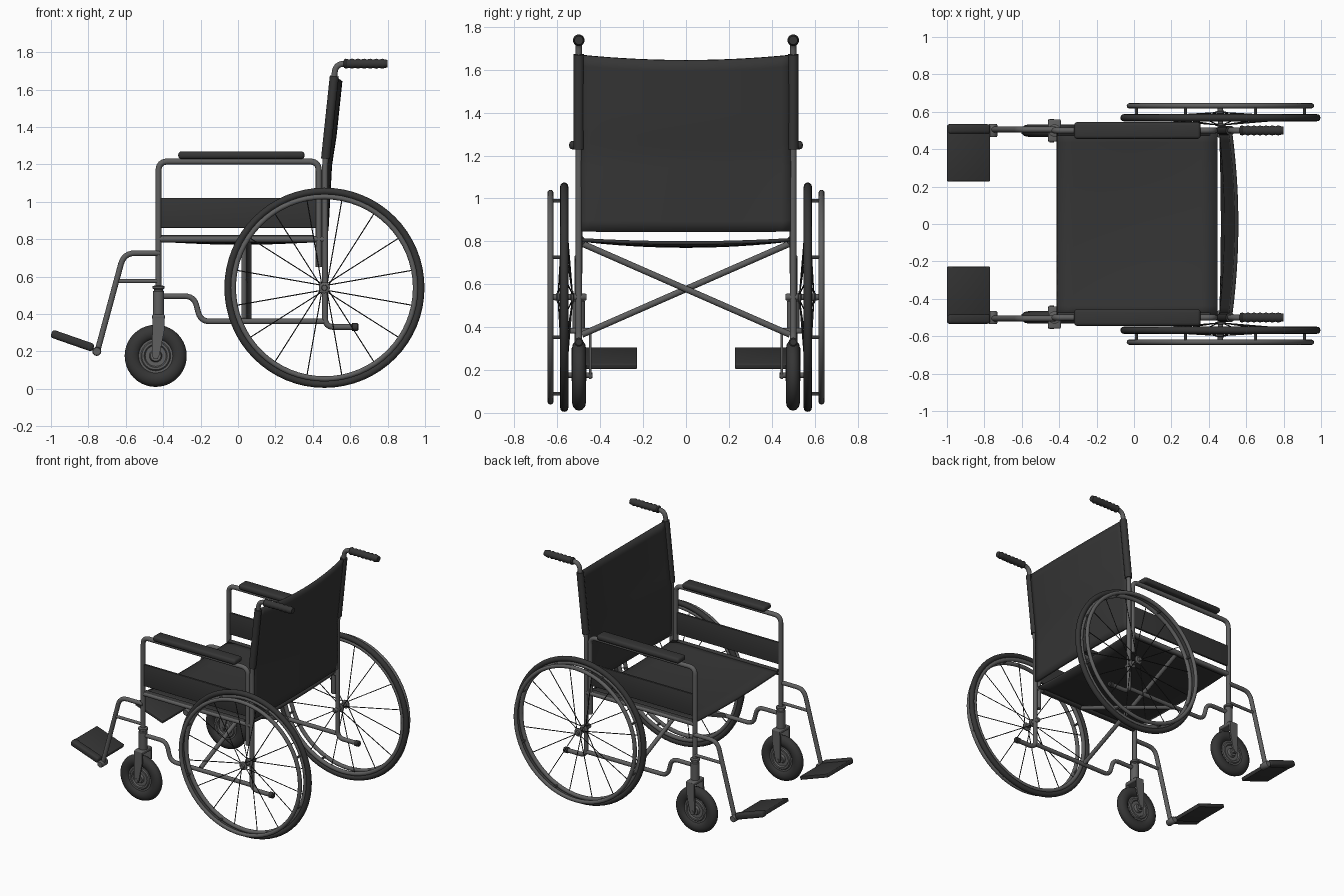
import bpy, bmesh, math
from mathutils import Vector, Matrix

if "Cube" in bpy.data.objects:
    bpy.data.objects.remove(bpy.data.objects["Cube"])

def material(name, c):
    m = bpy.data.materials.new(name)
    m.diffuse_color = (c, c, c, 1)
    m.use_nodes = True
    m.node_tree.nodes["Principled BSDF"].inputs["Base Color"].default_value = m.diffuse_color
    return m

METAL = material("grey metal", 0.115)
BLACK = material("black vinyl", 0.036)
SPOKE = material("dark wire", 0.03)

def finish(name, bm, mat, mirror=True, angle=40):
    """Turn a bmesh into a named, smooth-shaded object, mirrored to the other side."""
    bmesh.ops.recalc_face_normals(bm, faces=bm.faces)
    me = bpy.data.meshes.new(name)
    bm.to_mesh(me)
    bm.free()
    me.materials.append(mat)
    ob = bpy.data.objects.new(name, me)
    bpy.context.collection.objects.link(ob)
    bpy.context.view_layer.objects.active = ob
    ob.select_set(True)
    bpy.ops.object.shade_smooth_by_angle(angle=math.radians(angle))
    ob.select_set(False)
    if mirror:
        md = ob.modifiers.new("other side", 'MIRROR')
        md.use_axis = (False, True, False)
        md.use_clip = False
        md.use_mirror_merge = False
    return ob

def fillet(pts, rad, n=6):
    """Round the corners of a polyline."""
    pts = [Vector(p) for p in pts]
    out = [pts[0]]
    for a, b, c in zip(pts, pts[1:], pts[2:]):
        d1, d2 = (a - b), (c - b)
        r = min(rad, d1.length * .48, d2.length * .48)
        p, q = b + d1.normalized() * r, b + d2.normalized() * r
        for i in range(n + 1):
            t = i / n
            out.append(p * (1 - t) ** 2 + b * 2 * t * (1 - t) + q * t * t)
    return out + [pts[-1]]

def add_tube(bm, pts, r, segs=12):
    """Sweep a circle along a path."""
    rings, up = [], None
    for i, p in enumerate(pts):
        t = (pts[min(i + 1, len(pts) - 1)] - pts[max(i - 1, 0)]).normalized()
        if up is None:
            up = t.orthogonal().normalized()
        up = (up - t * up.dot(t)).normalized()
        side = t.cross(up)
        rings.append([bm.verts.new(p + r * (up * math.cos(a) + side * math.sin(a)))
                      for a in (2 * math.pi * k / segs for k in range(segs))])
    for A, B in zip(rings, rings[1:]):
        for k in range(segs):
            j = (k + 1) % segs
            bm.faces.new((A[k], A[j], B[j], B[k]))
    bm.faces.new(rings[0][::-1])
    bm.faces.new(rings[-1])

def tube(name, pts, r, mat=METAL, rad=0.05, mirror=True):
    bm = bmesh.new()
    add_tube(bm, fillet(pts, rad), r)
    return finish(name, bm, mat, mirror)

def lathe(name, prof, centre, axis, mat, segs=32, closed=False):
    """Spin (radius, offset) points about an axis through the centre."""
    bm = bmesh.new()
    rot = Vector((0, 0, 1)).rotation_difference(Vector(axis)).to_matrix()
    rings = []
    for r, h in prof:
        rings.append([bm.verts.new(Vector(centre) + rot @ Vector((r * math.cos(a), r * math.sin(a), h)))
                      for a in (2 * math.pi * k / segs for k in range(segs))])
    pairs = list(zip(rings, rings[1:]))
    if closed:
        pairs.append((rings[-1], rings[0]))
    else:
        bm.faces.new(rings[0])
        bm.faces.new(rings[-1])
    for A, B in pairs:
        for k in range(segs):
            j = (k + 1) % segs
            bm.faces.new((A[k], A[j], B[j], B[k]))
    return finish(name, bm, mat)

def ring(name, R, rr, rh, centre, mat, segs=64, n=12):
    prof = [(R + rr * math.cos(2 * math.pi * i / n), rh * math.sin(2 * math.pi * i / n)) for i in range(n)]
    return lathe(name, prof, centre, (0, 1, 0), mat, segs, True)

def box(name, centre, size, mat, bevel=0.005, tilt=0, seg=3):
    bm = bmesh.new()
    bmesh.ops.create_cube(bm, size=1, matrix=Matrix.Diagonal((*size, 1)))
    bmesh.ops.bevel(bm, geom=bm.edges[:], offset=bevel, segments=seg, affect='EDGES', profile=0.5)
    bmesh.ops.transform(bm, verts=bm.verts, matrix=Matrix.Translation(centre) @ Matrix.Rotation(tilt, 4, 'Y'))
    return finish(name, bm, mat)

def sheet(name, f, nu, nv, thick):
    """Cloth panel from a function of u, v in 0..1."""
    bm = bmesh.new()
    g = [[bm.verts.new(f(i / nu, j / nv)) for j in range(nv + 1)] for i in range(nu + 1)]
    for i in range(nu):
        for j in range(nv):
            bm.faces.new((g[i][j], g[i + 1][j], g[i + 1][j + 1], g[i][j + 1]))
    ob = finish(name, bm, BLACK, False)
    md = ob.modifiers.new("thickness", 'SOLIDIFY')
    md.thickness, md.offset = thick, 0

Y = 0.5
# frame tubes
tube("back_post", [(.62, Y, .33), (.465, Y, .33), (.465, Y, 1.2), (.522, Y, 1.738), (.62, Y, 1.738)], .016)
tube("arm_frame", [(-.425, Y, .45), (-.425, Y, 1.215), (.432, Y, 1.215), (.432, Y, .65)], .0165)
tube("lower_rail", [(-.42, Y, .495), (-.235, Y, .495), (-.2, Y, .36), (.46, Y, .36)], .015)
tube("seat_rail", [(-.42, Y, .80), (.46, Y, .80)], .016)
lathe("tip_lever_cap", [(.012, 0), (.021, .003), (.021, .03), (.015, .036)], (.608, Y, .33), (1, 0, 0), BLACK, 16)
for s in (1, -1):
    tube("cross_brace", [(.045 + .012 * s, -.485 * s, .79), (.045 + .012 * s, .485 * s, .365)], .015, mirror=False)

# push handle grips with finger ridges
grip = [(.016, 0), (.023, .003)]
grip += [(.0245 + .0025 * math.cos(i * math.pi), .012 + i * .0162) for i in range(14)]
grip += [(.02, .235)]
lathe("hand_grip", grip, (.565, Y, 1.738), (1, 0, 0), BLACK, 20)

# seat, back and armrests
sheet("seat", lambda u, v: (-.413 + .86 * u, 1.0 * (v - .5),
      .808 - .03 * (1 - (2 * v - 1) ** 2) * (.5 + .5 * math.sin(math.pi * u))), 10, 16, .016)
tube("seat_hem", [(-.41, Y - .01, .803), (.405, Y - .01, .803)], .021, BLACK)

def back(u, v):
    y = 2 * v - 1
    z = .845 + u * (.80 + .025 * y * y)
    x = .465 + max(0, z - 1.2) * .106
    return (x + .036 * (1 - y * y) * min(1, .25 + u * 1.2), .495 * y, z)
sheet("backrest", back, 16, 20, .02)
tube("backrest_sleeve", [(.468, Y, 1.23), (.515, Y, 1.672)], .025, BLACK)
box("arm_pad", (.018, Y, 1.249), (.675, .09, .04), BLACK, .016)
box("side_panel", (.005, Y, .94), (.845, .016, .16), BLACK, .003)

# rear wheels
C = (.462, .568, .54)
ring("rear_tyre", .516, .019, .019, C, BLACK)
ring("wheel_rim", .488, .015, .014, C, METAL)
ring("push_rim", .487, .014, .014, (C[0], .632, C[2]), METAL)
lathe("wheel_hub", [(.012, -.105), (.016, -.1), (.016, -.045), (.03, -.042), (.03, -.034), (.014, -.03),
      (.014, .02), (.03, .024), (.03, .032), (.016, .036), (.014, .05)], C, (0, 1, 0), METAL, 16)

def polar(r, a, y):
    return Vector((C[0] + r * math.cos(a), y, C[2] + r * math.sin(a)))
bm = bmesh.new()
for k in range(16):
    a = 2 * math.pi * (k + .5) / 16
    add_tube(bm, [polar(.022, a + .5 * (-1) ** (k // 2), C[1] + (.028 if k % 2 else -.038)), polar(.48, a, C[1])], .003, 6)
finish("spokes", bm, SPOKE)
bm = bmesh.new()
for k in range(8):
    a = math.pi * (k + .5) / 4
    add_tube(bm, [polar(.487, a, C[1]), polar(.487, a, .632)], .008, 8)
finish("push_rim_standoffs", bm, METAL)

# front casters
K = (-.44, .499, .176)
ring("caster_tyre", .125, .041, .033, K, BLACK, 40)
half = [(.014, .034), (.028, .034), (.034, .016), (.056, .016), (.062, .026), (.074, .026), (.08, .018), (.095, .018)]
lathe("caster_hub", [(r, -h) for r, h in half] + half[::-1], K, (0, 1, 0), METAL)
lathe("caster_axle", [(.013, -.062), (.013, .062)], K, (0, 1, 0), METAL, 12)
lathe("caster_stem", [(.024, 0), (.03, .004), (.03, .13), (.025, .134), (.025, .142), (.033, .146), (.033, .158), (.02, .162)],
      (-.425, Y, .39), (0, 0, 1), METAL, 20)
box("fork_crown", (-.425, Y, .384), (.068, .118, .026), METAL, .008)
bm = bmesh.new()
for y in (.447, .553):
    outline = [(-.457, .39), (-.392, .39), (-.394, .31), (-.42, .18), (-.43, .158), (-.45, .158), (-.46, .18)]
    f = bm.faces.new([bm.verts.new((x, y - .006, z)) for x, z in outline])
    ext = bmesh.ops.extrude_face_region(bm, geom=[f])
    bmesh.ops.translate(bm, vec=(0, .012, 0), verts=[v for v in ext['geom'] if isinstance(v, bmesh.types.BMVert)])
finish("fork_blades", bm, METAL)

# footrests
tube("footrest_hanger", [(-.42, Y + .005, .725), (-.61, Y + .005, .725), (-.752, Y + .005, .2)], .0155, rad=.06)
tube("footrest_strut", [(-.42, Y + .005, .575), (-.65, Y + .005, .575)], .011)
lathe("footrest_joint", [(.02, -.035), (.024, -.03), (.024, .03), (.02, .035)], (-.755, Y, .2), (0, 1, 0), METAL, 16)
TILT = .335
box("footplate", (-.885, .365, .255), (.238, .275, .026), BLACK, .005, TILT)
box("footplate_lip", (-.885, .508, .257), (.238, .052, .044), BLACK, .015, TILT)
